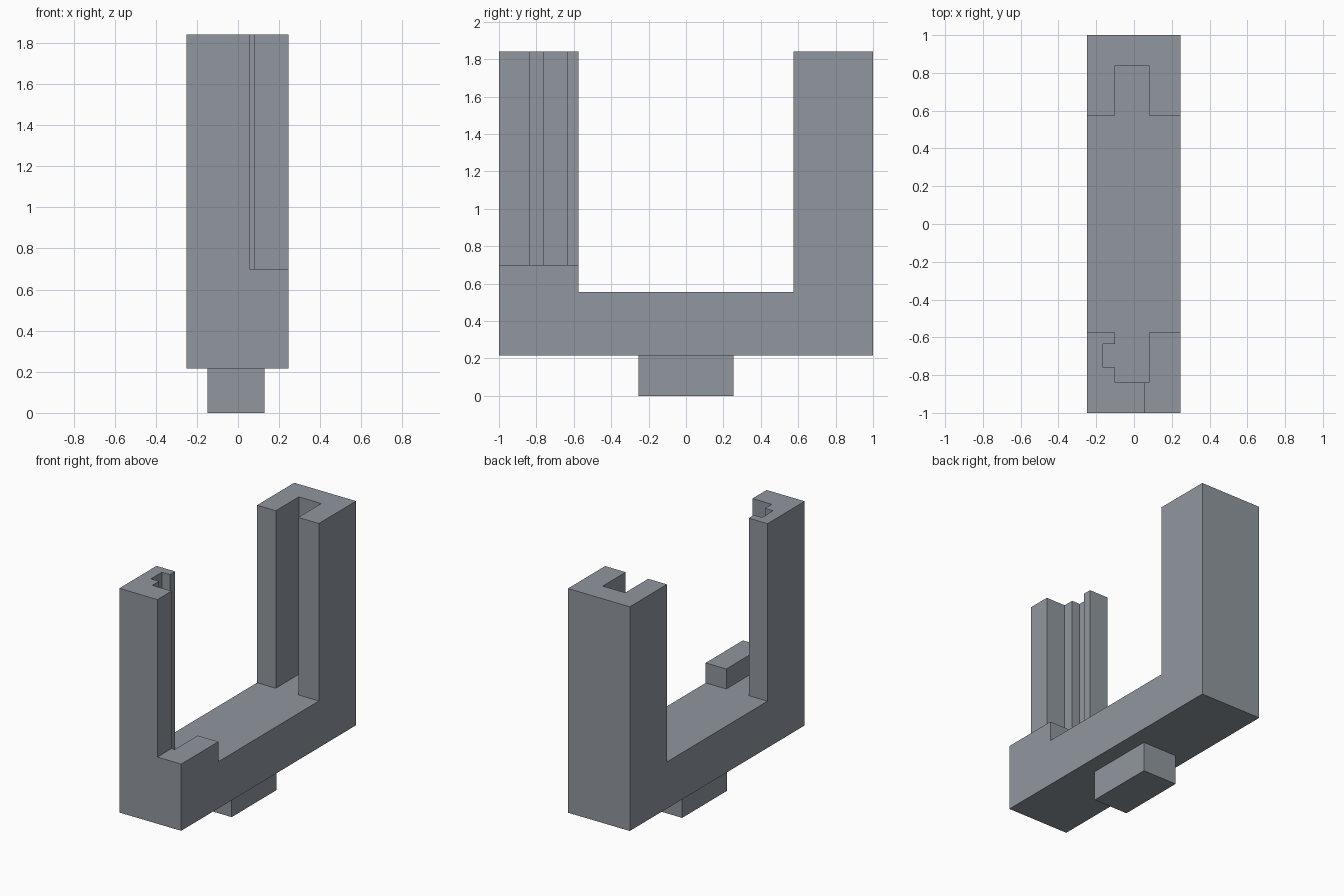
import bpy
import bmesh

cube = bpy.data.objects.get("Cube")
if cube:
    bpy.data.objects.remove(cube, do_unlink=True)

grey = bpy.data.materials.new("blue_grey")
grey.use_nodes = True
colour = (0.28, 0.31, 0.345, 1)
grey.diffuse_color = colour
grey.node_tree.nodes["Principled BSDF"].inputs["Base Color"].default_value = colour


def prism(name, points, offset):
    """Extrude a closed planar profile along an offset vector."""
    bm = bmesh.new()
    face = bm.faces.new([bm.verts.new(p) for p in points])
    result = bmesh.ops.extrude_face_region(bm, geom=[face])
    moved = [v for v in result["geom"] if isinstance(v, bmesh.types.BMVert)]
    bmesh.ops.translate(bm, verts=moved, vec=offset)
    bmesh.ops.recalc_face_normals(bm, faces=bm.faces)
    mesh = bpy.data.meshes.new(name)
    bm.to_mesh(mesh)
    bm.free()
    mesh.materials.append(grey)
    obj = bpy.data.objects.new(name, mesh)
    bpy.context.collection.objects.link(obj)
    return obj


def box(name, x, y, z):
    corners = [(x[0], y[0], z[0]), (x[1], y[0], z[0]),
               (x[1], y[1], z[0]), (x[0], y[1], z[0])]
    return prism(name, corners, (0, 0, z[1] - z[0]))


def carve(target, cutter):
    """Subtract a cutter permanently, then discard it."""
    cutter.hide_render = True
    mod = target.modifiers.new("carve", "BOOLEAN")
    mod.operation = "DIFFERENCE"
    mod.solver = "EXACT"
    mod.object = cutter
    bpy.context.view_layer.objects.active = target
    bpy.ops.object.modifier_apply(modifier=mod.name)
    bpy.data.objects.remove(cutter, do_unlink=True)


left, right = 0.245, -0.25
bottom, floor, ledge, top = 0.217, 0.555, 0.70, 1.84
inner, slot_end = 0.575, 0.838
above = top + 0.1

# U-shaped frame: base and two uprights in one solid
outline = [(-1, bottom), (1, bottom), (1, top), (inner, top),
           (inner, floor), (-inner, floor), (-inner, top), (-1, top)]
frame = prism("u_frame", [(right, y, z) for y, z in outline],
              (left - right, 0, 0))

# Back guide slot, level with the floor
carve(frame, box("back_slot", (-0.10, 0.08), (inner - 0.1, slot_end), (floor, above)))

# Front guide slot with its small side groove, cut as one L-shaped profile
slot = [(0.08, 0.1 - inner), (0.08, -slot_end), (-0.10, -slot_end),
        (-0.10, -0.76), (-0.165, -0.76), (-0.165, -0.635),
        (-0.10, -0.635), (-0.10, 0.1 - inner)]
carve(frame, prism("front_slot", [(x, y, floor) for x, y in slot],
                   (0, 0, above - floor)))

# Front upright cut away on its left side, leaving a low ledge
carve(frame, box("side_cutaway", (0.055, left + 0.1), (-1.1, 0.1 - inner), (ledge, above)))

# Mounting foot under the base
box("mounting_foot", (-0.148, 0.128), (-0.255, 0.255), (0, bottom))
